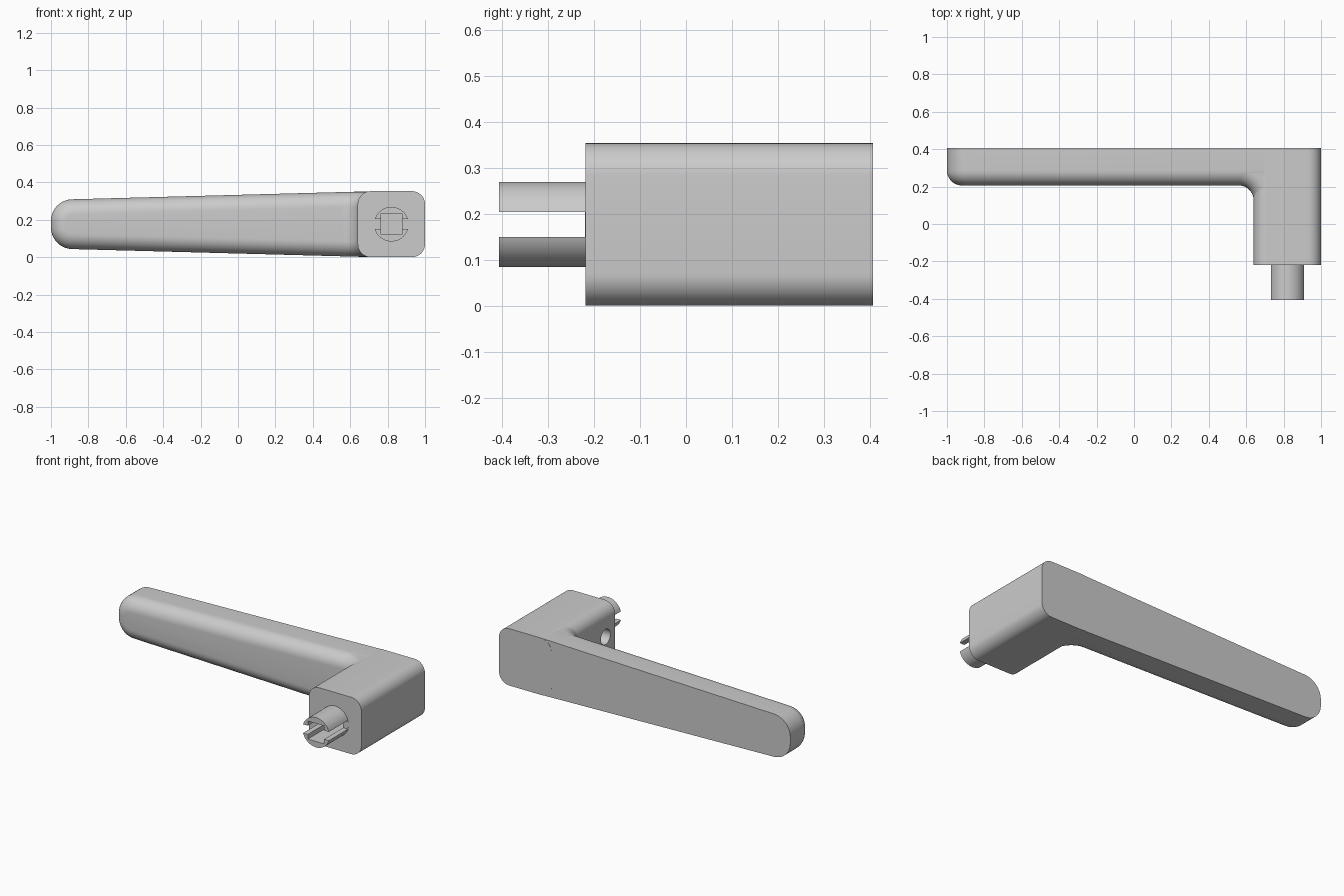
import bpy, bmesh
from math import sin, cos, pi, radians
from mathutils import Vector

cube = bpy.data.objects.get("Cube")
if cube:
    bpy.data.objects.remove(cube, do_unlink=True)

HEIGHT = 0.353
MID = HEIGHT / 2           # mid height of the handle
BACK, HUB_FRONT = 0.406, -0.218
GRIP_FRONT = 0.206
HUB_LEFT = 0.64
EDGE = 0.08                # rounding of the grip's front edges
AXIS_X = 0.82              # centre of the spigot

grey = bpy.data.materials.new("satin_grey")
grey.use_nodes = True
colour = (0.6, 0.6, 0.6, 1)
grey.diffuse_color = colour
grey.node_tree.nodes["Principled BSDF"].inputs["Base Color"].default_value = colour


def loft(name, rings):
    """Skin a list of closed rings and cap both ends."""
    bm = bmesh.new()
    loops = [[bm.verts.new(p) for p in ring] for ring in rings]
    n = len(loops[0])
    for a, b in zip(loops, loops[1:]):
        for i in range(n):
            j = (i + 1) % n
            bm.faces.new((a[i], a[j], b[j], b[i]))
    bm.faces.new(loops[0])
    bm.faces.new(loops[-1])
    bmesh.ops.recalc_face_normals(bm, faces=bm.faces)
    mesh = bpy.data.meshes.new(name)
    bm.to_mesh(mesh)
    bm.free()
    obj = bpy.data.objects.new(name, mesh)
    bpy.context.collection.objects.link(obj)
    mesh.materials.append(grey)
    return obj


def rounded(corners, steps=10):
    """Outline from (x, z, radius) corners, each rounded by a tangent arc."""
    points = []
    for k, (x, z, r) in enumerate(corners):
        p = Vector((x, z))
        if r <= 0:
            points.append(p)
            continue
        u = (Vector(corners[k - 1][:2]) - p).normalized()
        v = (Vector(corners[(k + 1) % len(corners)][:2]) - p).normalized()
        half = u.angle(v) / 2
        out = -(u + v).normalized()
        centre = p - out * r / sin(half)
        # blend from the first edge's normal, through the corner, to the second's
        across = (v - u).normalized()
        sweep = pi / 2 - half
        for s in range(steps + 1):
            a = sweep * (2 * s / steps - 1)
            points.append(centre + (out * cos(a) + across * sin(a)) * r)
    return points


def ring_at(outline, y):
    return [(p.x, y, p.y) for p in outline]


def box(name, x0, x1, y0, y1, z0, z1):
    outline = rounded([(x0, z0, 0), (x1, z0, 0), (x1, z1, 0), (x0, z1, 0)])
    return loft(name, [ring_at(outline, y0), ring_at(outline, y1)])


def activate(obj):
    bpy.ops.object.select_all(action='DESELECT')
    obj.select_set(True)
    bpy.context.view_layer.objects.active = obj


def cut(obj, cutter):
    cutter.hide_render = True
    mod = obj.modifiers.new("cut", 'BOOLEAN')
    mod.operation, mod.solver, mod.object = 'DIFFERENCE', 'EXACT', cutter
    activate(obj)
    bpy.ops.object.modifier_apply(modifier=mod.name)


def half_height(x):
    """The grip widens steadily from its tip to the hub."""
    return 0.13 + 0.0268 * (min(x, 0.72) + 1)


# Hub: rounded square block running front to back
square = rounded([(HUB_LEFT, 0, 0.07), (1, 0, 0.07),
                  (1, HEIGHT, 0.07), (HUB_LEFT, HEIGHT, 0.07)])
hub = loft("hub", [ring_at(square, HUB_FRONT), ring_at(square, BACK)])

# Grip: flat at the back, rounded all round its front edge
insets = [(0, BACK - 0.001)]
for s in range(11):
    a = s / 10 * pi / 2
    insets.append((EDGE * (1 - cos(a)), GRIP_FRONT + EDGE * (1 - sin(a))))
rings = []
for inset, y in insets:
    tip, root = half_height(-1) - inset, half_height(0.72) - inset
    outline = rounded([(-1 + inset, MID - tip, 0.115 - inset), (0.72, MID - root, 0),
                       (0.72, MID + root, 0), (-1 + inset, MID + tip, 0.115 - inset)])
    rings.append(ring_at(outline, y))
grip = loft("grip", rings)

# Inner bend: the grip's section swept round the corner into the hub
bend, depth = 0.08, 0.19
arc = [(EDGE * (1 - sin(t / 8 * pi / 2)), EDGE * (1 - cos(t / 8 * pi / 2)))
       for t in range(9)]
section = [(depth, 1, 0)]
section += [(t, 1, drop) for t, drop in arc]
section += [(t, -1, drop) for t, drop in reversed(arc)]
section.append((depth, -1, 0))
rings = []
for s in range(13):
    a = s / 12 * pi / 2
    ring = []
    for t, side, drop in section:
        x = HUB_LEFT - bend + (bend + t) * sin(a)
        y = GRIP_FRONT - bend + (bend + t) * cos(a)
        ring.append((x, y, MID + side * (half_height(x) - 0.001 - drop)))
    rings.append(ring)
inner_bend = loft("inner_bend", rings)

# Spigot: split round boss on the front of the hub
radius = 0.0925
circle = [Vector((AXIS_X + radius * cos(k * pi / 24), MID + radius * sin(k * pi / 24)))
          for k in range(48)]
spigot = loft("spigot", [ring_at(circle, -BACK), ring_at(circle, HUB_FRONT + 0.01)])

# Spindle socket, spigot slot and set screw hole
h = 0.056
socket = box("socket_cutter", AXIS_X - h, AXIS_X + h, -0.5, 0.0, MID - h, MID + h)
slot = box("slot_cutter", 0.6, 1.1, -0.5, HUB_FRONT - 0.001, MID - 0.027, MID + 0.027)
screw_ring = [(-0.125 + 0.047 * cos(k * pi / 16), MID + 0.047 * sin(k * pi / 16))
              for k in range(32)]
screw = loft("screw_cutter", [[(x, y, z) for y, z in screw_ring] for x in (0.55, 0.8)])
cut(hub, socket)
cut(hub, screw)
cut(spigot, socket)
cut(spigot, slot)
for cutter in (socket, slot, screw):
    bpy.data.objects.remove(cutter, do_unlink=True)

for part in (hub, grip, inner_bend, spigot):
    activate(part)
    bpy.ops.object.shade_smooth_by_angle(angle=radians(35))
